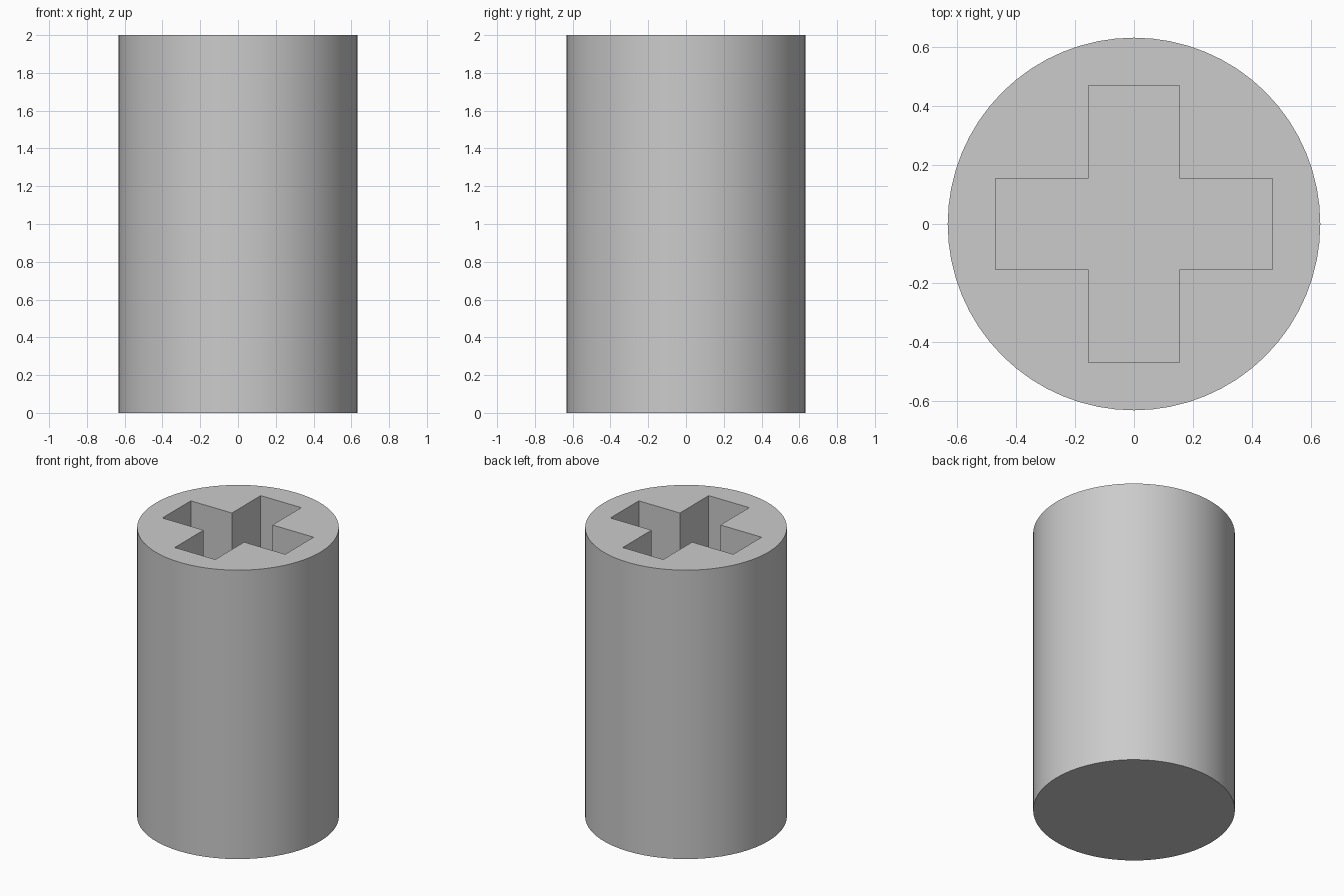
import bpy, bmesh, math

RADIUS, HEIGHT, SIDES = 0.633, 2.0, 64
ARM_REACH, ARM_HALF = 0.47, 0.155
SOCKET_DEPTH = 1.0

default_cube = bpy.data.objects.get("Cube")
if default_cube:
    bpy.data.objects.remove(default_cube, do_unlink=True)

grey = bpy.data.materials.new("light grey")
grey.use_nodes = True
colour = (0.6, 0.6, 0.6, 1.0)
grey.diffuse_color = colour
grey.node_tree.nodes["Principled BSDF"].inputs["Base Color"].default_value = colour


def prism(name, outline, bottom, top):
    """Extrude a closed 2D outline between two heights."""
    bm = bmesh.new()
    base = bm.faces.new([bm.verts.new((x, y, bottom)) for x, y in outline])
    cap = bmesh.ops.extrude_face_region(bm, geom=[base], use_keep_orig=True)
    moved = [v for v in cap["geom"] if isinstance(v, bmesh.types.BMVert)]
    bmesh.ops.translate(bm, verts=moved, vec=(0, 0, top - bottom))
    bmesh.ops.recalc_face_normals(bm, faces=bm.faces)
    mesh = bpy.data.meshes.new(name)
    bm.to_mesh(mesh)
    bm.free()
    mesh.materials.append(grey)
    obj = bpy.data.objects.new(name, mesh)
    bpy.context.collection.objects.link(obj)
    return obj


# Round post
angles = [2 * math.pi * i / SIDES for i in range(SIDES)]
circle = [(RADIUS * math.cos(a), RADIUS * math.sin(a)) for a in angles]
post = prism("socket_post", circle, 0, HEIGHT)

# Cross outline: one arm's three corners, turned four times
cross = []
for turn in range(4):
    c, s = round(math.cos(turn * math.pi / 2)), round(math.sin(turn * math.pi / 2))
    for x, y in ((ARM_REACH, -ARM_HALF), (ARM_REACH, ARM_HALF), (ARM_HALF, ARM_HALF)):
        cross.append((x * c - y * s, x * s + y * c))
cutter = prism("cross_cutter", cross, HEIGHT - SOCKET_DEPTH, HEIGHT + 0.1)
cutter.hide_render = True

# Cut the blind socket into the top
cut = post.modifiers.new("cross_socket", "BOOLEAN")
cut.operation = "DIFFERENCE"
cut.solver = "EXACT"
cut.object = cutter
bpy.context.view_layer.objects.active = post
post.select_set(True)
bpy.ops.object.modifier_apply(modifier=cut.name)
bpy.data.objects.remove(cutter, do_unlink=True)

# Smooth side wall, sharp rims and socket
bpy.ops.object.shade_smooth_by_angle(angle=math.radians(30))
